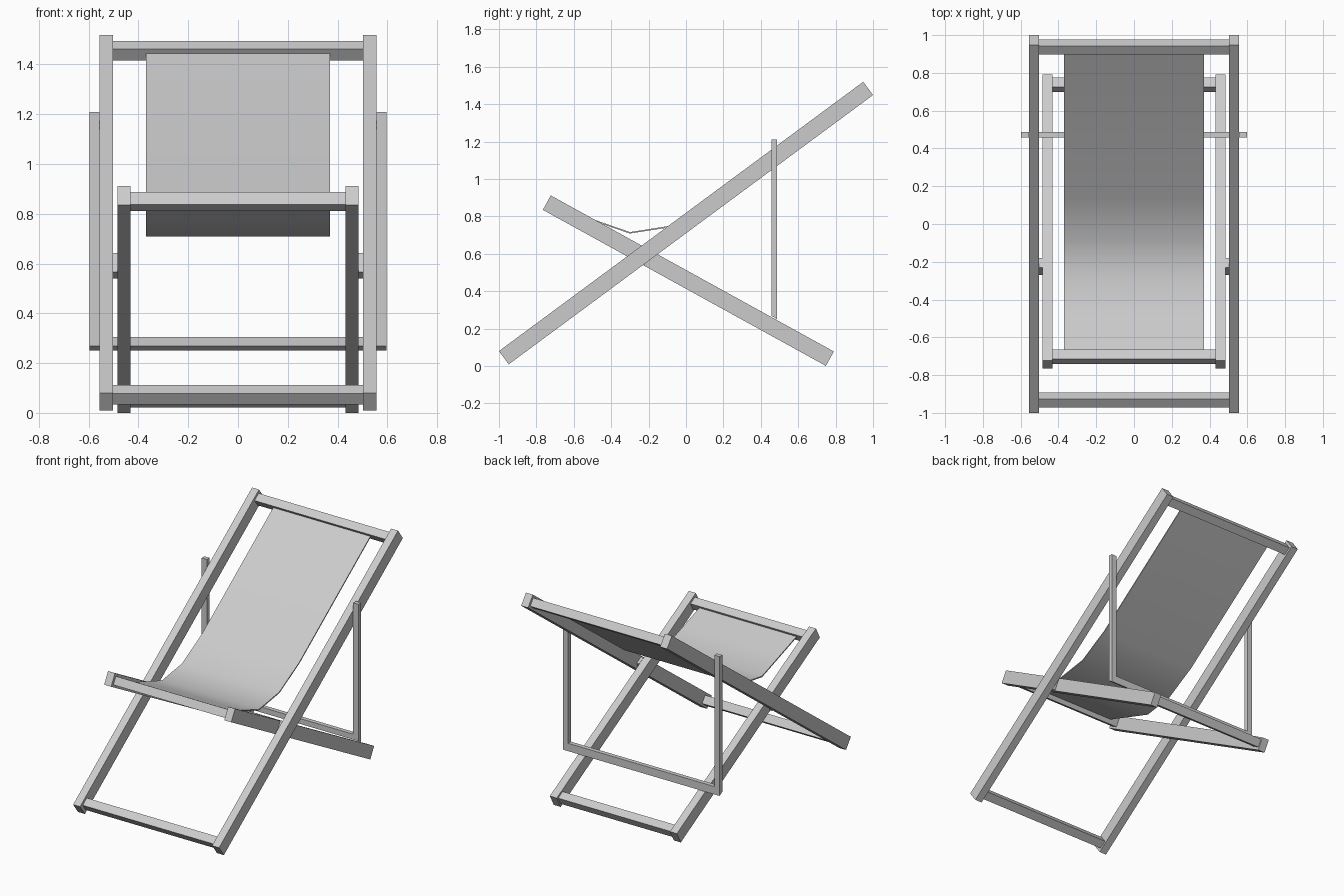
import bpy, bmesh, math

if "Cube" in bpy.data.objects:
    bpy.data.objects.remove(bpy.data.objects["Cube"])

A_LONG = math.atan2(1.44, 1.948)      # tilt of the back frame
A_SHORT = -math.atan2(0.834, 1.513)   # tilt of the seat frame


def extrude_x(name, pts, x0, x1):
    """Prism from a closed (y, z) profile, extruded along x."""
    bm = bmesh.new()
    face = bm.faces.new([bm.verts.new((x0, y, z)) for y, z in pts])
    ext = bmesh.ops.extrude_face_region(bm, geom=[face])
    for v in ext["geom"]:
        if isinstance(v, bmesh.types.BMVert):
            v.co.x = x1
    bmesh.ops.recalc_face_normals(bm, faces=bm.faces)
    me = bpy.data.meshes.new(name)
    bm.to_mesh(me)
    bm.free()
    ob = bpy.data.objects.new(name, me)
    bpy.context.collection.objects.link(ob)
    return ob


def beam(name, y, z, length, height, angle, x0, x1):
    """Tilted rectangular beam centred on (y, z)."""
    c, s = math.cos(angle), math.sin(angle)
    pts = []
    for i, j in ((-1, -1), (1, -1), (1, 1), (-1, 1)):
        u, w = i * length / 2, j * height / 2
        pts.append((y + u * c - w * s, z + u * s + w * c))
    return extrude_x(name, pts, x0, x1)


def mirror(ob):
    ob.modifiers.new("mirror", 'MIRROR')
    return ob


# Side rails of both frames and the pivot spacers between them
mirror(beam("back_frame_rail", 0, 0.764, 2.422, 0.088, A_LONG, 0.503, 0.556))
mirror(beam("seat_frame_rail", 0.0125, 0.456, 1.728, 0.088, A_SHORT, 0.431, 0.484))
mirror(beam("pivot_spacer", -0.226, 0.591, 0.055, 0.087, A_SHORT, 0.484, 0.503))

# Cross bars
for name, y, z, a, x in (
        ("back_frame_top_bar", 0.9375, 1.456, A_LONG, 0.503),
        ("back_frame_foot_bar", -0.9325, 0.072, A_LONG, 0.503),
        ("seat_frame_front_bar", -0.7025, 0.849, A_SHORT, 0.431),
        ("seat_frame_foot_bar", 0.7375, 0.060, A_SHORT, 0.431)):
    beam(name, y, z, 0.056, 0.056, a, -x, x)

# Support struts and their bar, cut at the bottom to rest on the seat frame
for name, top, x0, x1 in (("support_strut", 1.21, 0.557, 0.597),
                          ("support_bar", 0.305, -0.557, 0.557)):
    ob = extrude_x(name, [(0.457, 0.268), (0.487, 0.251), (0.487, top), (0.457, top)], x0, x1)
    if x0 > 0:
        mirror(ob)

# Sagging fabric sling
path = [(0.93, 1.453), (0.14, 0.868), (-0.08, 0.746), (-0.30, 0.712),
        (-0.50, 0.781), (-0.69, 0.847)]
me = bpy.data.meshes.new("fabric_sling")
me.from_pydata([(x, y, z) for y, z in path for x in (-0.37, 0.37)], [],
               [(2 * i, 2 * i + 2, 2 * i + 3, 2 * i + 1) for i in range(len(path) - 1)])
sling = bpy.data.objects.new("fabric_sling", me)
bpy.context.collection.objects.link(sling)
solid = sling.modifiers.new("thickness", 'SOLIDIFY')
solid.thickness = 0.008
solid.offset = 0
bpy.context.view_layer.objects.active = sling
sling.select_set(True)
bpy.ops.object.modifier_apply(modifier="thickness")
bm = bmesh.new()
bm.from_mesh(sling.data)
bmesh.ops.recalc_face_normals(bm, faces=bm.faces)
bm.to_mesh(sling.data)
bm.free()
bpy.ops.object.shade_smooth_by_angle(angle=math.radians(40))
